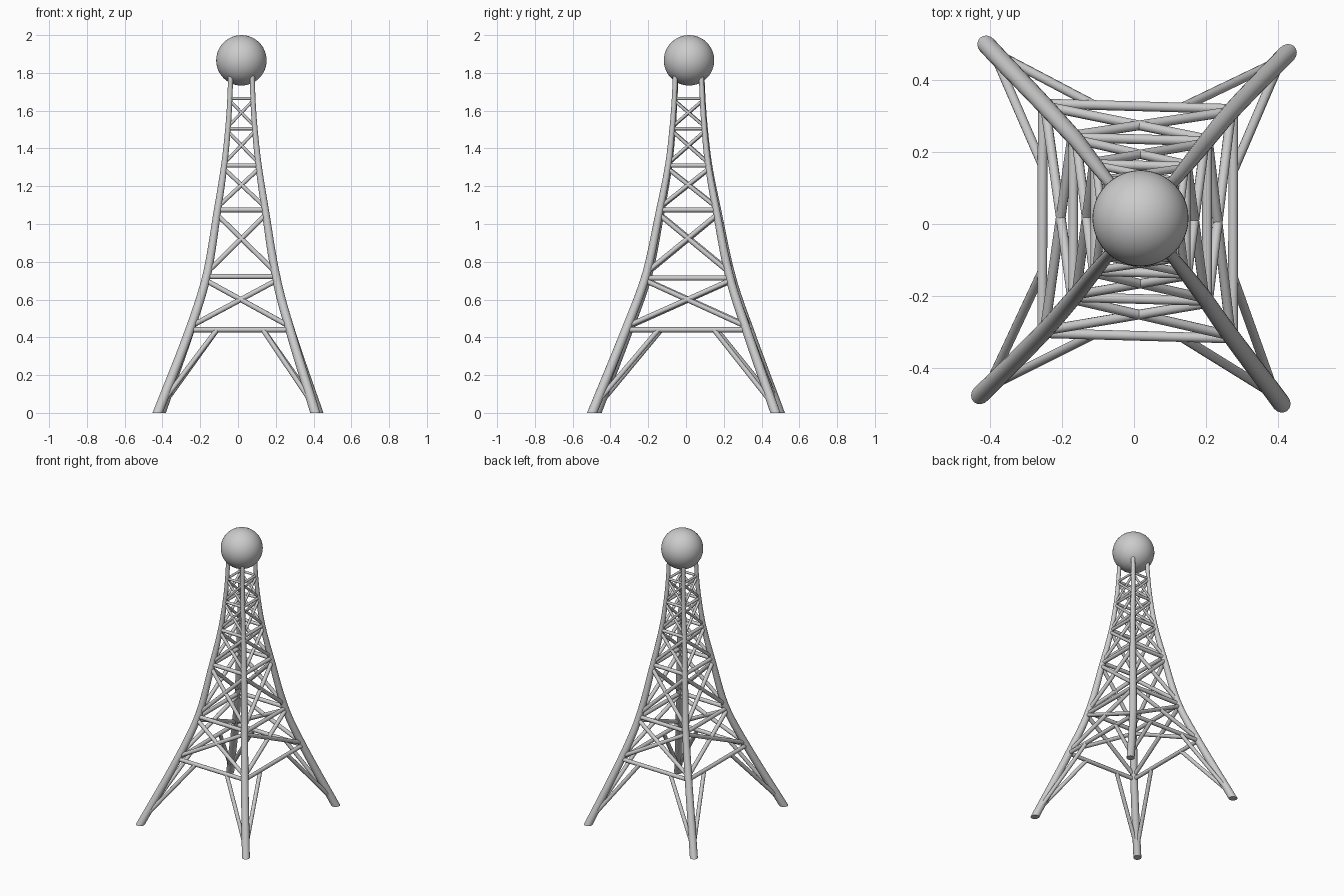
import bpy, bmesh, math
from mathutils import Vector, Matrix

if "Cube" in bpy.data.objects:
    bpy.data.objects.remove(bpy.data.objects["Cube"])

# leg centreline stations: height, half width x, half depth y, leg radius
STATIONS = [(0, .417, .485, .0255), (.44, .265, .319, .024), (.722, .184, .222, .0225),
            (1.075, .126, .149, .0195), (1.31, .091, .106, .0165), (1.505, .071, .085, .0145),
            (1.665, .061, .074, .0135), (1.84, .056, .067, .013)]


def station(z):
    """Smoothly interpolated half width, half depth and radius at height z."""
    n = len(STATIONS)
    i = max(k for k in range(n - 1) if STATIONS[k][0] <= z + 1e-6)
    a, b = STATIONS[i], STATIONS[i + 1]

    def slope(k, c):
        lo, hi = STATIONS[max(k - 1, 0)], STATIONS[min(k + 1, n - 1)]
        return (hi[c] - lo[c]) / (hi[0] - lo[0])
    h = b[0] - a[0]
    t = (z - a[0]) / h
    return [(2*t**3 - 3*t**2 + 1) * a[c] + (t**3 - 2*t**2 + t) * h * slope(i, c)
            + (3*t**2 - 2*t**3) * b[c] + (t**3 - t**2) * h * slope(i + 1, c)
            for c in (1, 2, 3)]


def leg_point(sx, sy, z):
    """Leg centre, with the slight skew and lean of the tower."""
    hx, hy, _ = station(z)
    x, y = sx * hx, sy * hy
    k = min(1, z / .75)
    return Vector((x + .0175 * y * max(0, 1 - z / .5) + .018 * k,
                   y - .028 * x + .014 * k, z))


def finish(name, bm):
    bmesh.ops.recalc_face_normals(bm, faces=bm.faces)
    me = bpy.data.meshes.new(name)
    bm.to_mesh(me)
    bm.free()
    ob = bpy.data.objects.new(name, me)
    bpy.context.collection.objects.link(ob)
    bpy.ops.object.select_all(action='DESELECT')
    ob.select_set(True)
    bpy.context.view_layer.objects.active = ob
    bpy.ops.object.shade_smooth_by_angle(angle=math.radians(40))
    return ob


def add_tube(bm, pts, radii, sides=16, level=False):
    """Capped round tube; level slides every ring into a horizontal plane."""
    rings = []
    for i, p in enumerate(pts):
        axis = (pts[min(i + 1, len(pts) - 1)] - pts[max(i - 1, 0)]).normalized()
        u = axis.cross(Vector((0, 1, 0)) if level or abs(axis.y) < .6 else Vector((1, 0, 0))).normalized()
        v = axis.cross(u)
        ring = []
        for s in range(sides):
            a = 2 * math.pi * s / sides
            o = (u * math.cos(a) + v * math.sin(a)) * radii[i]
            if level:
                o -= axis * (o.z / axis.z)
            ring.append(bm.verts.new(p + o))
        rings.append(ring)
    for r0, r1 in zip(rings, rings[1:]):
        for s in range(sides):
            t = (s + 1) % sides
            bm.faces.new((r0[s], r0[t], r1[t], r1[s]))
    bm.faces.new(rings[0][::-1])
    bm.faces.new(rings[-1])


def rod(bm, a, b, r):
    add_tube(bm, [a, b], [r, r], 12)


# curved tapering legs
CORNERS = [(-1, -1), (1, -1), (1, 1), (-1, 1)]
LEG_NAMES = ["front_left_leg", "front_right_leg", "back_right_leg", "back_left_leg"]
for name, (sx, sy) in zip(LEG_NAMES, CORNERS):
    bm = bmesh.new()
    zs = [1.84 * i / 32 for i in range(33)]
    add_tube(bm, [leg_point(sx, sy, z) for z in zs], [station(z)[2] for z in zs], level=True)
    finish(name, bm)

# horizontal beams, crossed bracing and foot struts on each face
LEVELS = [.44, .722, 1.075, 1.31, 1.505, 1.665]
RADII = [.0135, .0135, .013, .011, .009, .008]
for face, i in zip(("front", "right", "back", "left"), range(4)):
    c0, c1 = CORNERS[i], CORNERS[(i + 1) % 4]

    bm = bmesh.new()
    for z, r in zip(LEVELS, RADII):
        drop = .008 if z == .722 and i % 2 else 0
        rod(bm, leg_point(*c0, z - drop), leg_point(*c1, z - drop), r)
    finish(face + "_beams", bm)

    bm = bmesh.new()
    for z0, z1, r in zip(LEVELS, LEVELS[1:], RADII[1:]):
        gap = .07 * (z1 - z0)
        lo, hi = z0 + gap, z1 - gap
        rod(bm, leg_point(*c0, lo), leg_point(*c1, hi), r)
        rod(bm, leg_point(*c1, lo), leg_point(*c0, hi), r)
    finish(face + "_cross_braces", bm)

    bm = bmesh.new()
    a, b = leg_point(*c0, LEVELS[0]), leg_point(*c1, LEVELS[0])
    rod(bm, leg_point(*c0, .05), a.lerp(b, .27), .013)
    rod(bm, leg_point(*c1, .05), a.lerp(b, .73), .013)
    finish(face + "_foot_struts", bm)

# ball on top
bm = bmesh.new()
bmesh.ops.create_uvsphere(bm, u_segments=48, v_segments=24, radius=.1335,
                          matrix=Matrix.Translation((.018, .016, 1.8665)))
finish("top_ball", bm)
